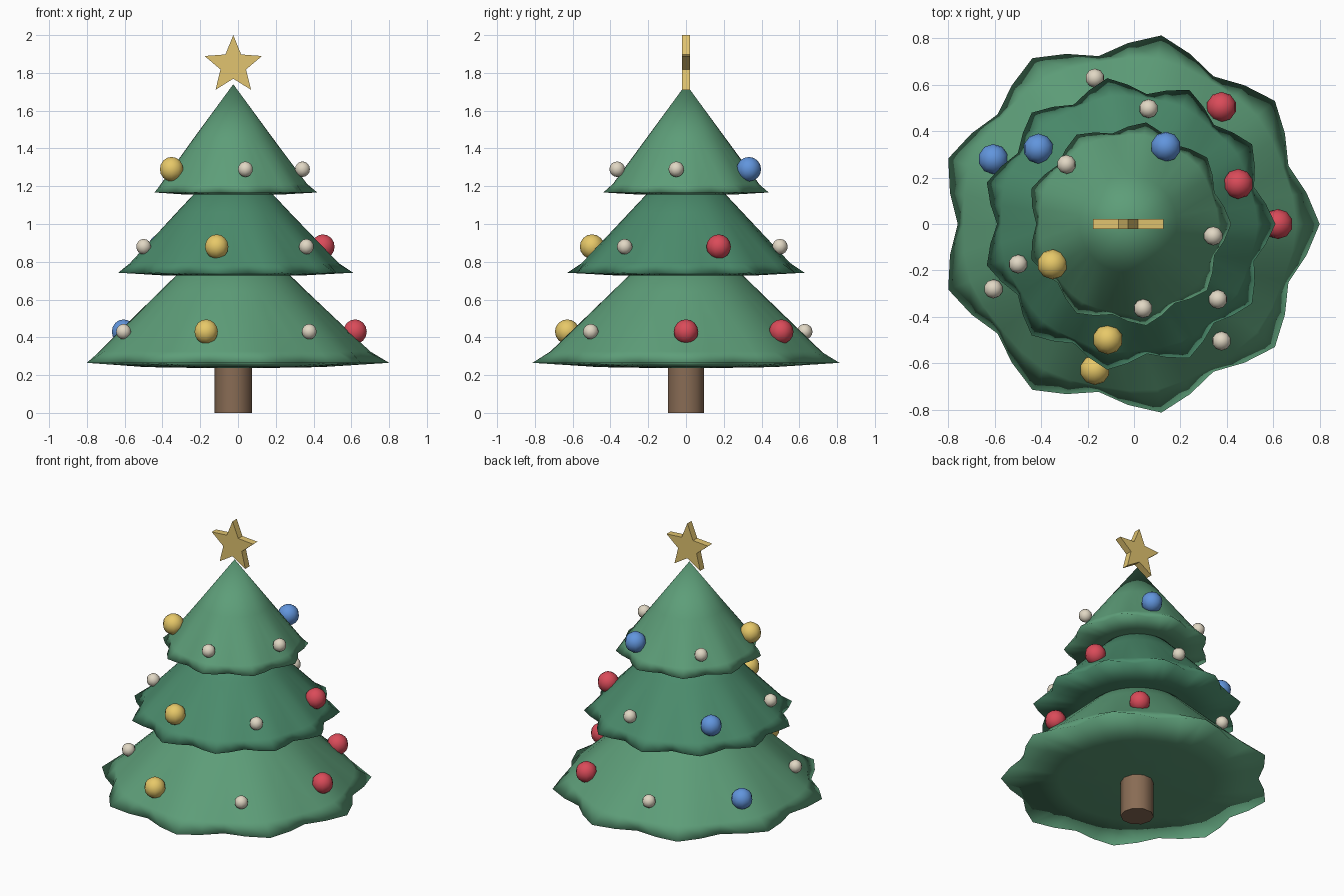
import bpy, bmesh
from math import sin, cos, pi, radians

if "Cube" in bpy.data.objects:
    bpy.data.objects.remove(bpy.data.objects["Cube"])

CX = -0.025  # tree axis


def material(name, rgb):
    m = bpy.data.materials.new(name)
    m.diffuse_color = (*rgb, 1)
    m.use_nodes = True
    m.node_tree.nodes["Principled BSDF"].inputs["Base Color"].default_value = m.diffuse_color
    return m


GREEN = material("light_green", (0.11, 0.34, 0.19))
DARK = material("dark_green", (0.07, 0.26, 0.15))
BROWN = material("bark", (0.25, 0.15, 0.09))
GOLD = material("gold", (0.75, 0.55, 0.16))
COLOURS = {"r": material("red", (0.7, 0.07, 0.1)),
           "b": material("blue", (0.12, 0.3, 0.72)),
           "y": material("yellow", (0.8, 0.58, 0.14)),
           "s": material("cream", (0.75, 0.68, 0.55))}


def finish(bm, name, mat, smooth=True):
    bmesh.ops.recalc_face_normals(bm, faces=bm.faces[:])
    me = bpy.data.meshes.new(name)
    bm.to_mesh(me)
    bm.free()
    me.materials.append(mat)
    for p in me.polygons:
        p.use_smooth = smooth
    ob = bpy.data.objects.new(name, me)
    bpy.context.collection.objects.link(ob)
    return ob


def tier(name, radius, z_rim, z_apex, sag, waves, mat):
    """Cone with a scalloped rim and a slightly bulging underside."""
    bm = bmesh.new()
    n = waves * 4
    h = z_apex - z_rim
    # radius factor, height, scallop depth
    rows = [(0.5, z_rim + h * 0.5, 0), (0.92, z_rim + h * 0.08, 0.01),
            (1.0, z_rim, 0.058), (0.6, z_rim - sag * 0.75, 0)]
    rings = []
    for f, z, amp in rows:
        ring = []
        for i in range(n):
            a = 2 * pi * i / n
            r = radius * f * (1 + amp * cos(waves * a))
            ring.append(bm.verts.new((CX + r * cos(a), r * sin(a), z)))
        rings.append(ring)
    top = bm.verts.new((CX, 0, z_apex))
    low = bm.verts.new((CX, 0, z_rim - sag))
    for i in range(n):
        j = (i + 1) % n
        bm.faces.new((top, rings[0][i], rings[0][j]))
        for a, b in zip(rings, rings[1:]):
            bm.faces.new((a[i], b[i], b[j], a[j]))
        bm.faces.new((low, rings[-1][j], rings[-1][i]))
    return finish(bm, name, mat)


# Foliage
tier("lower_branches", 0.78, 0.265, 1.02, 0.03, 9, GREEN)
tier("middle_branches", 0.60, 0.742, 1.38, 0.02, 11, DARK)
tier("upper_branches", 0.42, 1.167, 1.74, 0.015, 9, GREEN)

# Trunk
bpy.ops.mesh.primitive_cylinder_add(vertices=10, radius=0.1, depth=0.3,
                                    location=(CX, 0, 0.15),
                                    rotation=(0, 0, radians(90)))
trunk = bpy.context.object
trunk.name = "trunk"
trunk.rotation_euler.z = 0
# turn so that corners lie on the x axis
trunk.rotation_euler.z = radians(90)
trunk.data.materials.append(BROWN)
bpy.ops.object.shade_smooth_by_angle(angle=radians(40))

# Baubles: height, distance from axis, first angle, colour sequence
for z, dist, start, seq in [(0.43, 0.645, 0, "rrsbsys"),
                            (0.88, 0.505, 20, "rsbsys"),
                            (1.29, 0.37, 64, "bsyss")]:
    for k, c in enumerate(seq):
        a = radians(start) + 2 * pi * k / len(seq)
        bm = bmesh.new()
        bmesh.ops.create_uvsphere(bm, u_segments=10, v_segments=8,
                                  radius=0.041 if c == "s" else 0.065)
        ob = finish(bm, "bauble", COLOURS[c])
        ob.location = (CX + dist * cos(a), dist * sin(a), z)

# Star: extruded five-point outline
bm = bmesh.new()
pts = []
for i in range(10):
    r = 0.16 if i % 2 == 0 else 0.071
    a = pi / 2 + i * pi / 5
    pts.append(bm.verts.new((CX + r * cos(a), -0.022, 1.84 + r * sin(a))))
face = bm.faces.new(pts)
out = bmesh.ops.extrude_face_region(bm, geom=[face])
bmesh.ops.translate(bm, vec=(0, 0.044, 0),
                    verts=[v for v in out["geom"] if isinstance(v, bmesh.types.BMVert)])
finish(bm, "star", GOLD, smooth=False)
